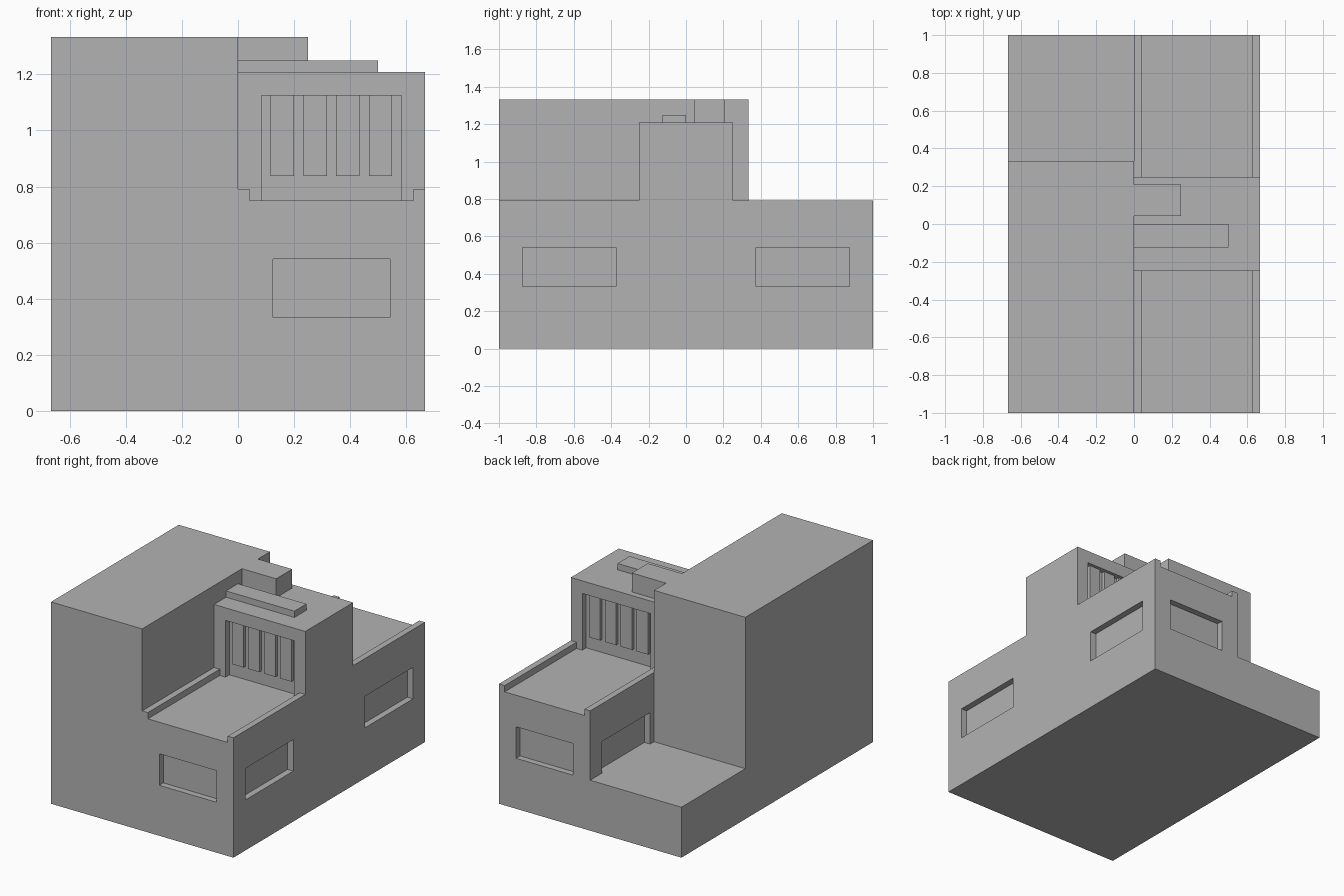
import bpy
import bmesh
from mathutils import Vector

cube = bpy.data.objects.get("Cube")
if cube:
    bpy.data.objects.remove(cube, do_unlink=True)

U = 1 / 24            # building module: parapet width and recess depth
W, L = 16 * U, 1.0    # half width and half length
TERRACE, ROOF, TOP = 18 * U, 29 * U, 32 * U

plaster = bpy.data.materials.new("grey plaster")
plaster.use_nodes = True
GREY = (0.45, 0.45, 0.45, 1)
plaster.diffuse_color = GREY
plaster.node_tree.nodes["Principled BSDF"].inputs["Base Color"].default_value = GREY


def box(name, x, y, z):
    """Box spanning the given (low, high) ranges."""
    lo, hi = (Vector(c) for c in zip(x, y, z))
    bm = bmesh.new()
    bmesh.ops.create_cube(bm, size=1)
    for v in bm.verts:
        v.co = Vector(a + (b - a) * (c + 0.5) for a, b, c in zip(lo, hi, v.co))
    mesh = bpy.data.meshes.new(name)
    bm.to_mesh(mesh)
    bm.free()
    mesh.materials.append(plaster)
    obj = bpy.data.objects.new(name, mesh)
    bpy.context.collection.objects.link(obj)
    return obj


def cut(target, x, y, z):
    """Carve a box-shaped recess out of the target."""
    cutter = box("cutter", x, y, z)
    cutter.hide_render = True
    mod = target.modifiers.new("recess", 'BOOLEAN')
    mod.operation, mod.solver, mod.object = 'DIFFERENCE', 'EXACT', cutter
    bpy.context.view_layer.objects.active = target
    bpy.ops.object.modifier_apply(modifier=mod.name)
    bpy.data.objects.remove(cutter, do_unlink=True)


def span(side, near, far):
    """Range on one side of zero, ordered low to high."""
    return tuple(sorted((side * near, side * far)))


# Main masses
box("tall_block", (-W, 0), (-L, 8 * U), (0, TOP))
box("low_rear_block", (-W, 0), (8 * U, L), (0, 8 * U))
wing = box("terrace_wing", (0, W), (-L, L), (0, TERRACE))
tower = box("tower", (0, W), (-6 * U, 6 * U), (TERRACE, ROOF))

# Recessed windows in the wing
sill = (8 * U, 13 * U)
for s in (-1, 1):
    cut(wing, (W - U, W + U), span(s, 9 * U, 21 * U), sill)
    cut(wing, (3 * U, 13 * U), span(s, L - U, L + U), sill)
cut(wing, (-U, U), (9 * U, 21 * U), sill)

# Tower bays with raised panels, and terrace parapets, at front and back
for s, end in ((-1, "front"), (1, "back")):
    cut(tower, (2 * U, 14 * U), span(s, 5 * U, 7 * U), (TERRACE - U, 27 * U))
    for i in range(4):
        x = 2.8 * U + i * 2.8 * U
        box(f"{end}_panel_{i + 1}", (x, x + 2 * U), span(s, 5 * U, 5.5 * U),
            (20.1 * U, 27 * U))
    for name, x in (("inner", 0), ("outer", W - U)):
        box(f"{end}_{name}_parapet", (x, x + U), span(s, 6 * U, L),
            (TERRACE, TERRACE + U))

# Roof details
box("roof_slab", (0, 12 * U), (-3 * U, 0), (ROOF, ROOF + U))
box("roof_beam", (0, 6 * U), (U, 5 * U), (ROOF, TOP))
